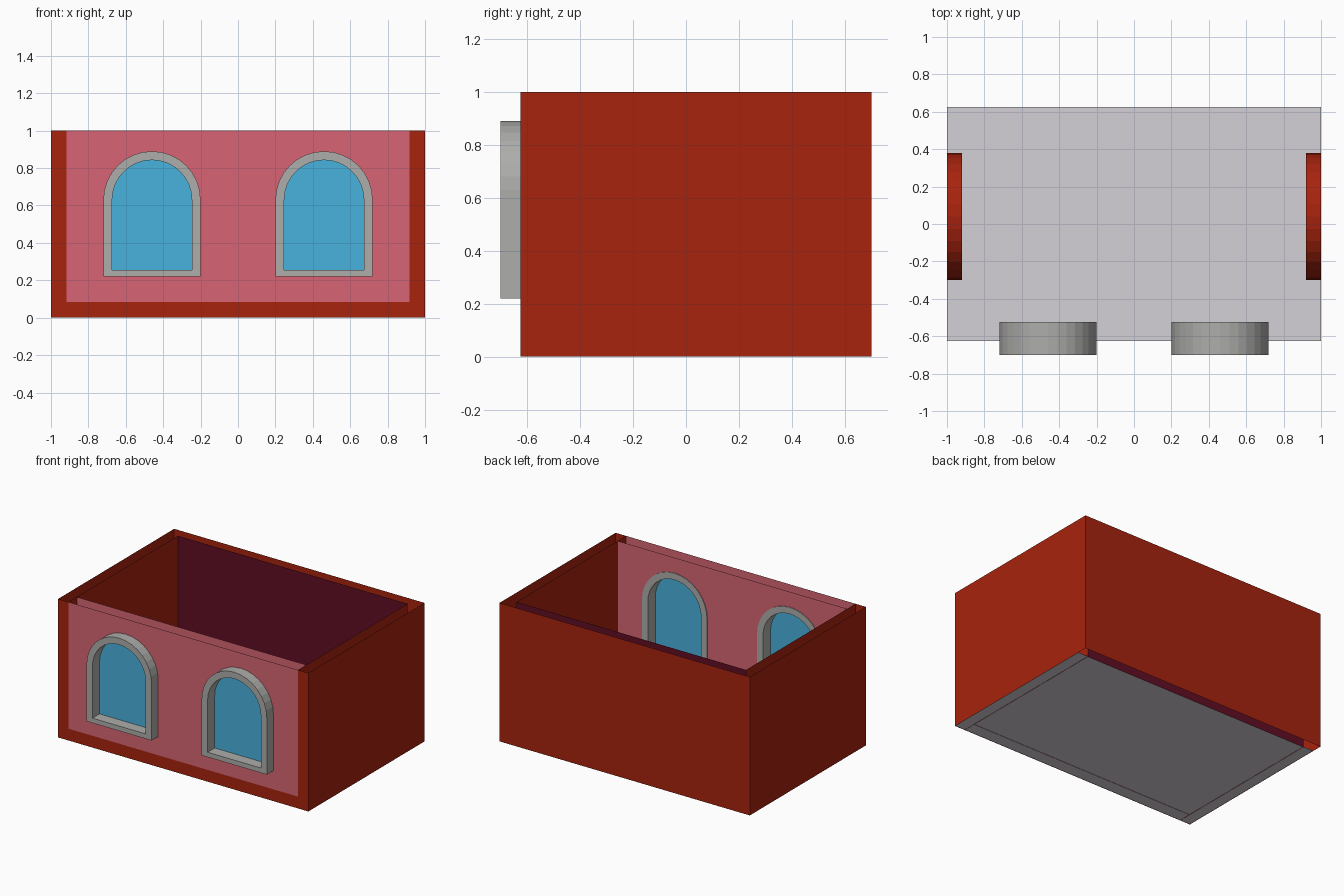
import bpy
from math import pi, sin, cos, radians

if "Cube" in bpy.data.objects:
    bpy.data.objects.remove(bpy.data.objects["Cube"], do_unlink=True)


def material(name, rgb):
    """Flat colour from 0-255 display values."""
    linear = [(c / 255 / 12.92) if c < 11 else ((c / 255 + 0.055) / 1.055) ** 2.4 for c in rgb]
    mat = bpy.data.materials.new(name)
    mat.use_nodes = True
    mat.diffuse_color = (*linear, 1)
    mat.node_tree.nodes["Principled BSDF"].inputs["Base Color"].default_value = (*linear, 1)
    return mat


RED = material("brick red", (167, 35, 14))
PINK = material("rose pink", (215, 100, 115))
PURPLE = material("dark plum", (97, 13, 35))
GREY = material("stone grey", (173, 173, 171))
BLUE = material("glass blue", (73, 178, 220))
FLOOR = material("pale grey", (213, 209, 215))

FACING = {"front": (90, 0, 0), "side": (90, 0, 90), "up": (0, 0, 0)}


def rect(left, bottom, right, top):
    return [(left, bottom), (right, bottom), (right, top), (left, top)]


def arch(centre, radius, bottom, spring, steps=16):
    """Round-topped outline: straight jambs under a half circle."""
    top = [(centre + radius * cos(pi * i / steps), spring + radius * sin(pi * i / steps))
           for i in range(steps + 1)]
    return [(centre - radius, bottom), (centre + radius, bottom)] + top


def panel(name, outlines, mat, facing, location, thickness=0.0):
    """Filled flat shape; the outlines after the first one are holes."""
    curve = bpy.data.curves.new(name, "CURVE")
    curve.dimensions = "2D"
    curve.fill_mode = "BOTH"
    curve.extrude = thickness / 2
    for outline in outlines:
        spline = curve.splines.new("POLY")
        spline.points.add(len(outline) - 1)
        for point, (u, v) in zip(spline.points, outline):
            point.co = (u, v, 0, 1)
        spline.use_cyclic_u = True
        spline.use_smooth = False
    helper = bpy.data.objects.new(name + "_curve", curve)
    bpy.context.collection.objects.link(helper)
    graph = bpy.context.evaluated_depsgraph_get()
    mesh = bpy.data.meshes.new_from_object(helper.evaluated_get(graph))
    bpy.data.objects.remove(helper, do_unlink=True)
    mesh.name = name
    mesh.materials.clear()
    mesh.materials.append(mat)
    for face in mesh.polygons:
        face.material_index = 0
        face.use_smooth = False
    obj = bpy.data.objects.new(name, mesh)
    obj.location = location
    obj.rotation_euler = [radians(a) for a in FACING[facing]]
    bpy.context.collection.objects.link(obj)
    return obj


FRONT, BACK = -0.625, 0.70
FRONT_IN, BACK_IN = -0.53, 0.625
IN = 0.917          # half width between the inner side walls
SKIRT = 0.085       # height of the red strip under the front wall
WIN_X, WIN_R, SPRING = 0.46, 0.26, 0.63

# Floor
panel("floor", [rect(-1, FRONT, 1, BACK_IN)], FLOOR, "up", (0, 0, 0.002))

# Front wall: red border, pink outer and inner skins with window openings
border = [(-1, 0), (1, 0), (1, 1), (IN, 1), (IN, SKIRT), (-IN, SKIRT), (-IN, 1), (-1, 1)]
panel("front_border", [border], RED, "front", (0, FRONT, 0))
openings = [arch(s * WIN_X, WIN_R - 0.01, 0.23, SPRING) for s in (-1, 1)]
panel("front_wall_outer", [rect(-IN, SKIRT, IN, 1)] + openings, PINK, "front", (0, FRONT, 0))
panel("front_wall_inner", [rect(-IN, 0, IN, 1)] + openings, PINK, "front", (0, FRONT_IN, 0))

# Back wall: red outer and plum inner skins
panel("back_wall_outer", [rect(-1, 0, 1, 1)], RED, "front", (0, BACK, 0))
panel("back_wall_inner", [rect(-IN, 0, IN, 1)], PURPLE, "front", (0, BACK_IN, 0))

for side, s in (("right", -1), ("left", 1)):
    # Hollow side walls, with an arched block between the two skins
    panel(side + "_wall_outer", [rect(FRONT, 0, BACK, 1)], RED, "side", (s, 0, 0))
    panel(side + "_wall_inner", [rect(FRONT, 0, BACK_IN, 1)], RED, "side", (s * IN, 0, 0))
    panel(side + "_wall_arch", [arch(0.04, 0.34, 0.01, 0.5)], RED, "side",
          (s * (1 + IN) / 2, 0, 0), 0.08)

    # Window: deep stone frame with a recessed pane
    frame = [arch(s * WIN_X, WIN_R, 0.22, SPRING),
             arch(s * WIN_X, WIN_R - 0.047, 0.255, SPRING)]
    panel(side + "_window_frame", frame, GREY, "front", (0, -0.6125, 0), 0.175)
    pane = arch(s * WIN_X, WIN_R - 0.045, 0.25, SPRING)
    panel(side + "_window_pane", [pane], BLUE, "front", (0, -0.615, 0), 0.008)
